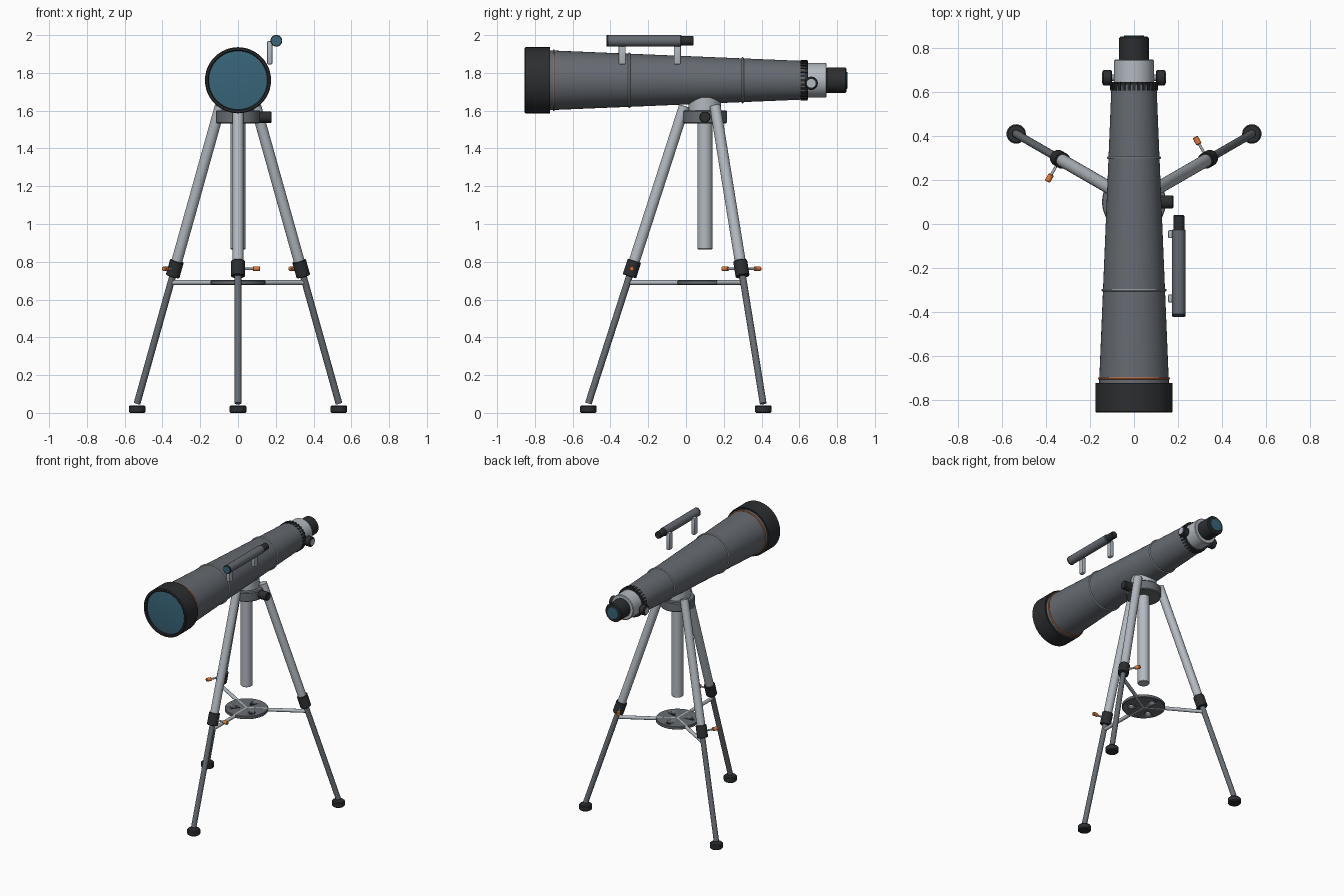
import bpy, bmesh
from math import radians, cos, sin, pi, tau
from mathutils import Vector, Matrix

if "Cube" in bpy.data.objects:
    bpy.data.objects.remove(bpy.data.objects["Cube"])


def material(name, rgb):
    m = bpy.data.materials.new(name)
    m.diffuse_color = (*rgb, 1)
    m.use_nodes = True
    m.node_tree.nodes["Principled BSDF"].inputs["Base Color"].default_value = m.diffuse_color
    return m


TUBE = material("tube_grey", (0.13, 0.145, 0.165))
SILVER = material("silver", (0.45, 0.49, 0.53))
STEEL = material("dark_steel", (0.14, 0.155, 0.17))
BLACK = material("black", (0.025, 0.027, 0.03))
ORANGE = material("orange", (0.75, 0.19, 0.04))
GLASS = material("lens_blue", (0.04, 0.13, 0.19))


def finish(name, bm, mat):
    bmesh.ops.recalc_face_normals(bm, faces=bm.faces)
    me = bpy.data.meshes.new(name)
    bm.to_mesh(me)
    bm.free()
    ob = bpy.data.objects.new(name, me)
    bpy.context.collection.objects.link(ob)
    me.materials.append(mat)
    bpy.ops.object.select_all(action='DESELECT')
    ob.select_set(True)
    bpy.context.view_layer.objects.active = ob
    bpy.ops.object.shade_smooth_by_angle(angle=radians(35))
    return ob


def lathe(name, profile, origin, direction, mat, segs=32, closed=False):
    """Revolve (radius, height) points around an axis."""
    bm = bmesh.new()
    frame = Matrix.Translation(origin) @ Vector(direction).to_track_quat('Z', 'Y').to_matrix().to_4x4()
    rings = []
    for r, h in profile:
        n = 1 if r == 0 else segs
        rings.append([bm.verts.new(frame @ Vector((r * cos(tau * i / segs), r * sin(tau * i / segs), h)))
                      for i in range(n)])
    pairs = list(zip(rings, rings[1:])) + ([(rings[-1], rings[0])] if closed else [])
    for a, b in pairs:
        for i in range(segs):
            j = (i + 1) % segs
            quad = [a[i % len(a)], a[j % len(a)], b[j % len(b)], b[i % len(b)]]
            bm.faces.new(list(dict.fromkeys(quad)))
    return finish(name, bm, mat)


def rod(name, a, b, r, mat, bevel=0.0, segs=24):
    """Capped cylinder from a to b with optional chamfered rims."""
    a, b = Vector(a), Vector(b)
    h, c = (b - a).length, bevel
    prof = [(0, 0), (r, 0), (r, h), (0, h)]
    if c:
        prof = [(0, 0), (r - c, 0), (r, c), (r, h - c), (r - c, h), (0, h)]
    return lathe(name, prof, a, b - a, mat, segs)


def band(name, y, r, t, mat):
    """Thin round hoop around the main tube."""
    prof = [(r + t * cos(tau * i / 8), t * sin(tau * i / 8)) for i in range(8)]
    return lathe(name, prof, (0, y, AXIS), (0, 1, 0), mat, 48, closed=True)


AXIS = 1.761  # height of the optical axis
Y = (0, 1, 0)

# Main optical tube, dew hood and front lens
lathe("main_tube", [(0, -0.74), (0.159, -0.74), (0.102, 0.63), (0, 0.63)], (0, 0, AXIS), Y, TUBE, 48)
lathe("dew_hood", [(0.155, -0.725), (0.17, -0.725), (0.175, -0.72), (0.175, -0.85), (0.17, -0.855),
                   (0.16, -0.855), (0.155, -0.85)], (0, 0, AXIS), Y, BLACK, 48, closed=True)
lathe("front_lens", [(0, -0.73), (0.156, -0.73), (0.156, -0.838), (0.1, -0.843), (0, -0.846)],
      (0, 0, AXIS), Y, GLASS, 48)
band("accent_ring", -0.70, 0.159, 0.005, ORANGE)
band("front_tube_band", -0.30, 0.142, 0.006, SILVER)
band("rear_tube_band", 0.30, 0.117, 0.006, SILVER)

# Knurled collar with grip ribs
rod("focuser_collar", (0, 0.605, AXIS), (0, 0.645, AXIS), 0.102, BLACK, segs=48)
bm = bmesh.new()
for i in range(28):
    m = (Matrix.Translation((0, 0.625, AXIS)) @ Matrix.Rotation(tau * i / 28, 4, 'Y')
         @ Matrix.Translation((0, 0, 0.103)) @ Matrix.Diagonal((0.012, 0.038, 0.01, 1)))
    bmesh.ops.create_cube(bm, size=1, matrix=m)
finish("collar_ribs", bm, BLACK)

# Focuser, eyepiece and focus knobs
rod("focuser_body", (0, 0.64, AXIS), (0, 0.745, AXIS), 0.091, SILVER, 0.004, 48)
rod("eyepiece", (0, 0.74, AXIS), (0, 0.85, AXIS), 0.067, BLACK, 0.006, 40)
rod("eyepiece_lens", (0, 0.84, AXIS), (0, 0.855, AXIS), 0.045, GLASS, 0.002)
for s, side in ((1, "right"), (-1, "left")):
    rod(f"focus_shaft_{side}", (0, 0.663, 1.745), (s * 0.12, 0.663, 1.745), 0.014, SILVER)
    rod(f"focus_knob_{side}", (s * 0.1, 0.663, 1.745), (s * 0.143, 0.663, 1.745), 0.035, BLACK, 0.005)
    rod(f"focus_knob_cap_{side}", (s * 0.14, 0.663, 1.745), (s * 0.145, 0.663, 1.745), 0.023, SILVER)

# Finder scope on two posts
FX, FZ = 0.203, 1.97
rod("finder_tube", (FX, -0.415, FZ), (FX, -0.025, FZ), 0.03, TUBE, 0.003)
rod("finder_front_rim", (FX, -0.42, FZ), (FX, -0.408, FZ), 0.031, BLACK, 0.002)
rod("finder_lens", (FX, -0.422, FZ), (FX, -0.41, FZ), 0.026, GLASS)
rod("finder_eyepiece", (FX, -0.03, FZ), (FX, 0.04, FZ), 0.025, BLACK, 0.003)
for y, end in ((-0.338, "front"), (-0.046, "rear")):
    bm = bmesh.new()
    bmesh.ops.create_cube(bm, size=1, matrix=Matrix.Translation((0.168, y, 1.907))
                          @ Matrix.Diagonal((0.027, 0.037, 0.124, 1)))
    bmesh.ops.bevel(bm, geom=bm.edges[:], offset=0.006, segments=2, affect='EDGES', profile=0.5)
    finish(f"finder_post_{end}", bm, SILVER)

# Mount head and centre column
CY = 0.10
rod("tube_saddle", (0, CY, 1.59), (0, CY, 1.672), 0.086, SILVER, 0.003, 40)
rod("tripod_hub", (0, CY, 1.532), (0, CY, 1.602), 0.117, STEEL, 0.006, 40)
rod("pan_lock_knob", (0.11, CY, 1.566), (0.178, CY, 1.566), 0.03, BLACK, 0.004)
rod("centre_column", (0, CY, 0.866), (0, CY, 1.56), 0.04, SILVER, 0.003, 32)

# Accessory tray with three through holes
tray = rod("accessory_tray", (0, CY, 0.679), (0, CY, 0.701), 0.145, STEEL, 0.003, 40)
for i in range(3):
    a = radians(-30 + 120 * i)
    px, py = 0.085 * cos(a), CY + 0.085 * sin(a)
    cut = rod(f"tray_hole_cutter_{i}", (px, py, 0.6), (px, py, 0.8), 0.022, STEEL)
    mod = tray.modifiers.new("hole", 'BOOLEAN')
    mod.operation, mod.object, mod.solver = 'DIFFERENCE', cut, 'EXACT'
    cut.hide_render = True
    cut.hide_set(True)

# Three telescoping legs with clamps, knobs, spreader bars and feet
for ang, leg in ((-90, "front"), (30, "rear_right"), (150, "rear_left")):
    a = radians(ang)
    out, tan = Vector((cos(a), sin(a), 0)), Vector((-sin(a), cos(a), 0))

    def at(z):
        return Vector((0, CY, z)) + out * (0.617 - 0.323 * (z - 0.05))

    rod(f"upper_leg_{leg}", at(0.75), at(1.625), 0.029, SILVER, 0.002)
    rod(f"lower_leg_{leg}", at(0.05), at(0.80), 0.018, STEEL)
    rod(f"leg_clamp_{leg}", at(0.723), at(0.805), 0.037, BLACK, 0.003)
    c = at(0.763)
    rod(f"clamp_screw_{leg}", c, c + tan * 0.085, 0.006, SILVER, segs=12)
    rod(f"clamp_knob_{leg}", c + tan * 0.079, c + tan * 0.117, 0.013, ORANGE, 0.003, 16)
    rod(f"spreader_bar_{leg}", (0, CY, 0.69), at(0.69), 0.0125, SILVER, segs=16)
    f = at(0.05)
    rod(f"foot_{leg}", (f.x, f.y, 0), (f.x, f.y, 0.04), 0.044, BLACK, 0.006)
